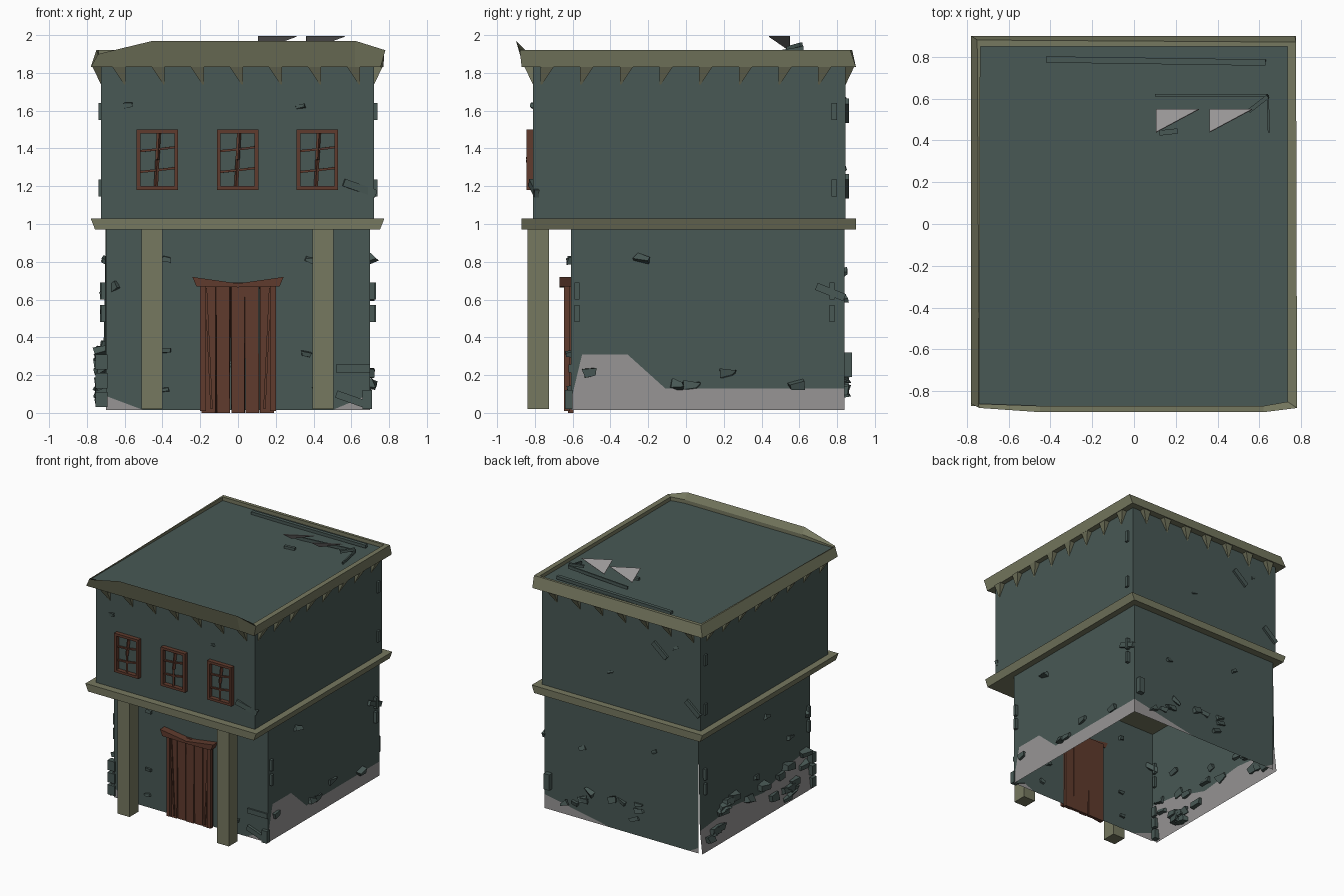
import bpy, bmesh, random
from mathutils import Vector, Matrix, Euler

random.seed(4)
if "Cube" in bpy.data.objects:
    bpy.data.objects.remove(bpy.data.objects["Cube"])


def material(name, rgb):
    m = bpy.data.materials.new(name)
    m.use_nodes = True
    col = (*rgb, 1)
    m.diffuse_color = col
    m.node_tree.nodes["Principled BSDF"].inputs["Base Color"].default_value = col
    return m


TEAL = material("weathered_teal", (.065, .098, .09))
OLIVE = material("olive_stone", (.18, .188, .115))
BROWN = material("brown_wood", (.115, .043, .026))
GREY = material("grey_plaster", (.31, .30, .30))


def finish(name, bm, *mats, recalc=True):
    bmesh.ops.remove_doubles(bm, verts=bm.verts, dist=.0005)
    if recalc:
        bmesh.ops.recalc_face_normals(bm, faces=bm.faces)
    me = bpy.data.meshes.new(name)
    bm.to_mesh(me)
    bm.free()
    for m in mats:
        me.materials.append(m)
    ob = bpy.data.objects.new(name, me)
    bpy.context.collection.objects.link(ob)
    return ob


def face(bm, pts, mat=0):
    f = bm.faces.new([bm.verts.new(p) for p in pts])
    f.material_index = mat
    return f


def add_box(bm, x, y, z):
    mat = Matrix.LocRotScale(
        Vector((sum(x), sum(y), sum(z))) / 2, None,
        Vector((x[1] - x[0], y[1] - y[0], z[1] - z[0])))
    return bmesh.ops.create_cube(bm, size=1, matrix=mat)["verts"]


def add_bar(bm, a, b, w, h):
    a, b = Vector(a), Vector(b)
    rot = (b - a).to_track_quat('X', 'Z')
    mat = Matrix.LocRotScale((a + b) / 2, rot, Vector(((b - a).length, w, h)))
    return bmesh.ops.create_cube(bm, size=1, matrix=mat)["verts"]


def add_brick(bm, loc, size, spin=0, rough=.012):
    rot = Euler((spin * .5, spin, spin * .4)).to_quaternion()
    vs = bmesh.ops.create_cube(bm, size=1, matrix=Matrix.LocRotScale(Vector(loc), rot, Vector(size)))["verts"]
    for v in vs:
        v.co += Vector([random.uniform(-rough, rough) for _ in range(3)])


# Ground floor: hollow shell, plaster exposed below a broken line
BASE, TOP = .015, .98
LX, LF, LB = .7, -.61, .84


def wall(bm, place, line):
    (a, _), (b, _) = line[0], line[-1]
    upper = line + [(b, TOP), (a, TOP)]
    lower = [(a, BASE), (b, BASE)] + line[::-1]
    face(bm, [place(*p) for p in upper], 0)
    clean = list(dict.fromkeys(lower))
    if len(clean) > 2:
        face(bm, [place(*p) for p in clean], 1)


bm = bmesh.new()
wall(bm, lambda u, z: (LX, u, z),
     [(LF, .06), (-.55, .31), (-.31, .31), (-.11, .13), (LB, .13)])
wall(bm, lambda u, z: (-LX - max(0, .32 - z) * .12, u, z),
     [(LF, .33), (-.35, .3), (.0, .2), (.4, .24), (LB, .2)])
wall(bm, lambda u, z: (u, LB, z),
     [(-LX, .06), (-.62, BASE), (.1, BASE), (LX, .13)])
wall(bm, lambda u, z: (u, LF, z), [(-LX, .09), (-.5, BASE), (-.2, BASE)])
wall(bm, lambda u, z: (u, LF, z), [(.2, BASE), (.5, BASE), (LX, .1)])
face(bm, [(x, LF, z) for x, z in ((-.2, .68), (.2, .68), (.2, TOP), (-.2, TOP))])
finish("ground_floor_walls", bm, TEAL, GREY)

# Upper storey
bm = bmesh.new()
add_box(bm, (-.725, .72), (-.81, .845), (1, 1.85))
finish("upper_walls", bm, TEAL)

# Belt course, flaring slightly upward
bm = bmesh.new()
for v in add_box(bm, (-.78, .775), (-.87, .9), (.97, 1.03)):
    if v.co.z < 1:
        v.co.x *= .97
finish("belt_course", bm, OLIVE)

# Cornice with raised front crest, recessed roof inside
rim = [(-.74, -.88, 1.9), (-.45, -.9, 1.97), (.62, -.9, 1.97), (.78, -.88, 1.92),
       (.775, .87, 1.92), (-.75, .88, 1.92)]
foot = [(-.78, -.86), (-.45, -.86), (.62, -.86), (.755, -.87), (.77, .9), (-.78, .9)]
inner = [(-.745, -.86), (-.45, -.87), (.62, -.87), (.735, -.85), (.735, .85), (-.735, .85)]
bm = bmesh.new()
rings = [[(x, y, 1.83) for x, y in foot], rim,
         [(x, y, min(r[2], 1.92)) for (x, y), r in zip(inner, rim)],
         [(x, y, 1.89) for x, y in inner]]
for r0, r1 in zip(rings, rings[1:]):
    for i in range(6):
        j = (i + 1) % 6
        face(bm, [r0[i], r0[j], r1[j], r1[i]])
face(bm, rings[0])
face(bm, rings[-1], 1)
finish("cornice_and_roof", bm, OLIVE, TEAL)


# Wedge brackets under the cornice on all sides
def bracket(bm, origin, along, out):
    o, a, n = Vector(origin), Vector(along), Vector(out)
    s = o - a * .035 - n * .005
    e = o + a * .035 - n * .005
    tip = e - Vector((0, 0, .105))
    heel = s.lerp(tip, .55)
    s2, e2 = s + n * .05, e + n * .05
    for pts in ((s, e, e2, s2), (e, tip, e2), (s2, e2, tip), (s, s2, tip, heel), (s, heel, tip, e)):
        face(bm, pts)


bm = bmesh.new()
for i in range(7):
    x = -.63 + i * .207
    bracket(bm, (x, -.81, 1.832), (1, 0, 0), (0, -1, 0))
    bracket(bm, (x, .845, 1.832), (-1, 0, 0), (0, 1, 0))
for i in range(8):
    y = -.735 + i * .21
    bracket(bm, (.72, y, 1.832), (0, -1, 0), (1, 0, 0))
    bracket(bm, (-.725, y, 1.832), (0, 1, 0), (-1, 0, 0))
finish("cornice_brackets", bm, OLIVE)

# Porch columns
for side, x in (("right", -.455), ("left", .45)):
    bm = bmesh.new()
    add_box(bm, (x - .055, x + .055), (-.84, -.725), (.02, .98))
    finish(side + "_porch_column", bm, OLIVE)

# Door planks, leaning jambs and sagging lintel
bm = bmesh.new()
for i in range(5):
    x = -.19 + i * .076
    vs = add_box(bm, (x, x + .073), (-.625 + .005 * (i % 2), -.595), (0, .69))
    for v in vs:
        v.co.x += random.uniform(-.004, .004)
for s in (-1, 1):
    add_bar(bm, (s * .185, -.63, .01), (s * .185, -.63, .69), .03, .03)
    add_bar(bm, (s * .14, -.628, .02), (s * .17, -.628, .66), .012, .012)
finish("door", bm, BROWN)

bm = bmesh.new()
for v in add_box(bm, (-.22, .22), (-.67, -.605), (.67, .72)):
    if v.co.z > .7:
        v.co.x *= 1.1
bmesh.ops.bisect_plane(bm, geom=bm.verts[:] + bm.edges[:] + bm.faces[:],
                       plane_co=(0, 0, 0), plane_no=(1, 0, 0))
for v in bm.verts:
    if abs(v.co.x) < .01:
        v.co.z -= .035 if v.co.z > .7 else .005
finish("door_lintel", bm, BROWN)

# Windows: frames with bent glazing bars
for side, x in (("right", -.427), ("middle", -.002), ("left", .42)):
    bm = bmesh.new()
    for s in (-1, 1):
        add_box(bm, sorted((x + s * .11, x + s * .09)), (-.845, -.8), (1.18, 1.5))
        z = 1.34 + s * .15
        add_box(bm, (x - .11, x + .11), (-.845, -.8), (z - .01, z + .01))
        zc = 1.34 + s * .055
        add_bar(bm, (x - .1, -.82, zc - .01), (x, -.83, zc), .014, .012)
        add_bar(bm, (x, -.83, zc), (x + .1, -.82, zc + .012), .014, .012)
        add_bar(bm, (x + s * .008, -.82, 1.34 + s * .15), (x, -.835, 1.34), .014, .02)
    finish(side + "_window", bm, BROWN)

# Corner stones standing proud of the walls
bm = bmesh.new()
for s in (-1, 1):
    for z in (.525, .645):
        add_box(bm, sorted((s * .68, s * .73)), (.76, .785), (z - .045, z + .045))
        add_box(bm, sorted((s * .68, s * .725)), (-.59, -.565), (z - .045, z + .045))
    for z in (1.19, 1.595):
        add_box(bm, sorted((s * .7, s * .738)), (.77, .8), (z - .045, z + .045))
for z in (.07, .17, .27):
    add_box(bm, (-.755, -.69), (-.62, -.57), (z - .04, z + .04))
add_box(bm, (.63, .68), (.82, .88), (.19, .32))
add_box(bm, (.66, .71), (-.64, -.6), (.02, .12))
finish("corner_stones", bm, TEAL)

# Loose bricks on each wall
bm = bmesh.new()
for y, z in ((-.51, .21), (-.05, .15), (.03, .15), (.22, .21), (.58, .15), (-.23, .81)):
    add_brick(bm, (LX, y, z), (.05, .07, .035), random.uniform(-.4, .4))
for x, z in ((.36, .31), (-.38, .33), (-.39, .12), (.42, .13), (-.38, .81), (.38, .81)):
    add_brick(bm, (x, LF, z), (.045, .04, .025), random.uniform(-.3, .3), .008)
for x, z in ((-.58, 1.63), (.33, 1.62)):
    add_brick(bm, (x, -.81, z), (.05, .02, .02), -.2, .006)
for i in range(22):
    y, z = random.uniform(-.55, .78), random.uniform(.05, .34)
    add_brick(bm, (-.72, y, z), (.06, .09, .045), random.uniform(-.5, .5))
for z in (.36, .52, .8):
    add_brick(bm, (-LX, random.uniform(-.4, .6), z), (.05, .06, .035), .4)
for i in range(10):
    x, z = random.uniform(-.6, .6), random.uniform(.05, .3)
    add_brick(bm, (x, LB, z), (.07, .04, .03), random.uniform(-.5, .5))
for x, z in ((-.3, .75), (.35, .6), (.1, 1.3), (-.5, 1.65)):
    add_brick(bm, (x, LB, z), (.05, .025, .025), .4, .008)
finish("loose_bricks", bm, TEAL)

# Fallen slats leaning on the walls
bm = bmesh.new()
for a, b in (((.56, -.82, 1.22), (.73, -.79, 1.16)), ((.52, -.62, .1), (.69, -.62, .04)),
             ((.71, .69, .67), (.71, .84, .61)), ((.52, LF, .235), (.7, LF, .235)),
             ((-.72, -.55, .62), (-.64, -.62, .68)), ((-.6, .85, 1.25), (-.72, .85, 1.15)),
             ((-.3, .85, 1.65), (-.42, .85, 1.55))):
    add_bar(bm, a, b, .025, .04)
finish("fallen_slats", bm, TEAL)

# Roof debris: long beams and two raised plaster flaps
bm = bmesh.new()
add_bar(bm, (-.42, .787, 1.9), (.63, .772, 1.91), .03, .025)
add_bar(bm, (.1, .615, 1.9), (.64, .615, 1.93), .012, .025)
add_bar(bm, (.64, .615, 1.93), (.645, .44, 1.9), .01, .02)
add_bar(bm, (.12, .435, 1.9), (.21, .445, 1.9), .025, .02)
add_bar(bm, (.55, .54, 1.93), (.64, .61, 1.95), .02, .02)
finish("roof_beams", bm, TEAL)

bm = bmesh.new()
for x in (.105, .36):
    face(bm, [(x, .44, 1.996), (x + .205, .55, 1.996), (x, .55, 1.92)])
flaps = finish("roof_flaps", bm, GREY, recalc=False)
flaps.modifiers.new("thickness", 'SOLIDIFY').thickness = .005
